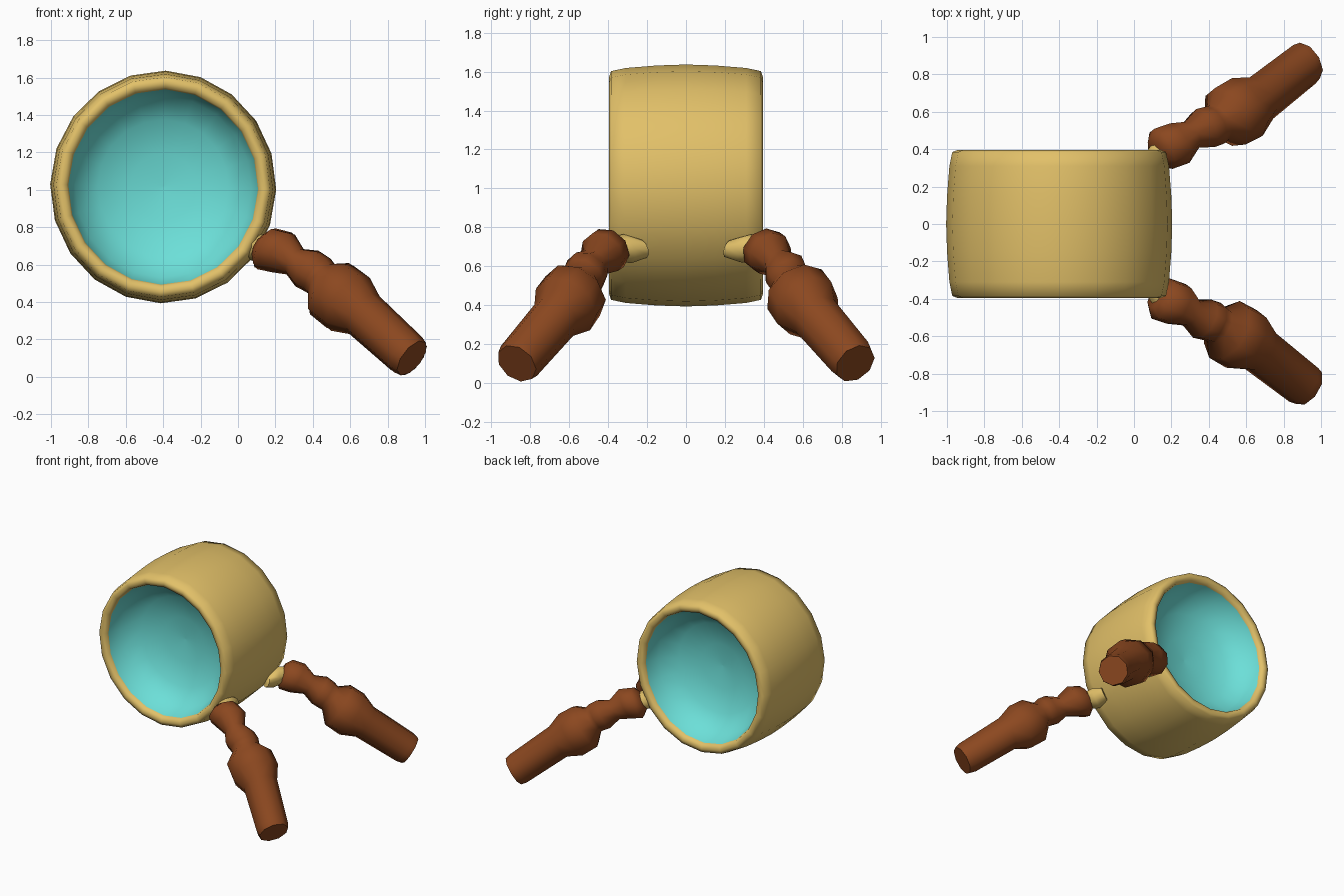
import bpy, bmesh, math
from mathutils import Vector

if "Cube" in bpy.data.objects:
    bpy.data.objects.remove(bpy.data.objects["Cube"])


def material(name, rgb):
    m = bpy.data.materials.new(name)
    m.diffuse_color = (*rgb, 1)
    m.use_nodes = True
    m.node_tree.nodes["Principled BSDF"].inputs["Base Color"].default_value = m.diffuse_color
    return m


TAN = material("tan", (0.76, 0.53, 0.14))
CYAN = material("cyan", (0.15, 0.74, 0.69))
BROWN = material("brown", (0.26, 0.064, 0.014))


def loft(name, stations, sides, mat, cap_start=False, cap_end=False, angle=60, squash=1):
    """Skin rings given as (centre, axis, radius); squash narrows them in x."""
    bm = bmesh.new()
    rings = []
    for c, axis, r in stations:
        axis = Vector(axis).normalized()
        u = axis.cross(Vector((1, 0, 0.3))).normalized()
        v = axis.cross(u)
        ring = []
        for i in range(sides):
            a = 2 * math.pi * i / sides
            d = r * (math.cos(a) * u + math.sin(a) * v)
            d.x *= squash
            ring.append(bm.verts.new(Vector(c) + d))
        rings.append(ring)
    for a, b in zip(rings, rings[1:]):
        for i in range(sides):
            j = (i + 1) % sides
            bm.faces.new((a[i], a[j], b[j], b[i]))
    if cap_start:
        bm.faces.new(rings[0])
    if cap_end:
        bm.faces.new(rings[-1])
    bmesh.ops.recalc_face_normals(bm, faces=bm.faces)
    me = bpy.data.meshes.new(name)
    bm.to_mesh(me)
    bm.free()
    me.materials.append(mat)
    ob = bpy.data.objects.new(name, me)
    bpy.context.collection.objects.link(ob)
    bpy.ops.object.select_all(action='DESELECT')
    ob.select_set(True)
    bpy.context.view_layer.objects.active = ob
    bpy.ops.object.shade_smooth_by_angle(angle=math.radians(angle))
    return ob


def lathe(name, profile, mat, **kw):
    """Turn a (y, radius) profile around the barrel axis."""
    stations = [((-0.40, y, 1.015), (0, 1, 0), r) for y, r in profile]
    return loft(name, stations, 20, mat, squash=0.972, **kw)


def limb(name, points, mat, side):
    """Sweep (x, y, z, radius) points; side mirrors the limb in y."""
    pts = [Vector((x, y * side, z)) for x, y, z, r in points]
    axis = Vector((0.78, -0.5 * side, -0.58))
    stations = []
    for i, p in enumerate(pts):
        t = (pts[min(i + 1, len(pts) - 1)] - pts[max(i - 1, 0)]).normalized()
        stations.append((p, t + axis, points[i][3]))
    return loft(name, stations, 9, mat, cap_start=True, cap_end=True)


# Barrel shell with rounded rims at both open ends
half = [(-0.36, 0.522), (-0.385, 0.53), (-0.395, 0.56), (-0.385, 0.588), (-0.31, 0.604)]
profile = half + [(-0.15, 0.617), (0, 0.622), (0.15, 0.617)] + [(-y, r) for y, r in reversed(half)]
lathe("barrel", profile, TAN)

# Concave bowls closing each end, and the paired knobbly legs
bowl = [(-0.36, 0.522), (-0.25, 0.485), (-0.16, 0.36), (-0.115, 0.18), (-0.10, 0.005)]
leg = [(0.115, -0.385, 0.70, 0.07), (0.15, -0.40, 0.685, 0.12), (0.235, -0.43, 0.665, 0.12),
       (0.305, -0.475, 0.615, 0.08), (0.375, -0.51, 0.575, 0.115), (0.425, -0.525, 0.545, 0.112),
       (0.45, -0.54, 0.52, 0.105), (0.50, -0.57, 0.465, 0.175), (0.59, -0.62, 0.395, 0.178),
       (0.67, -0.67, 0.335, 0.13), (0.90, -0.85, 0.125, 0.122), (0.93, -0.87, 0.10, 0.112)]
socket = [(0.10, -0.22, 0.69, 0.05), (0.11, -0.31, 0.69, 0.08), (0.15, -0.40, 0.685, 0.06)]
for side, label in ((1, "front"), (-1, "back")):
    b = lathe(label + "_bowl", [(y * side, r) for y, r in bowl], CYAN, cap_end=True)
    # face the bowl outward through its open mouth
    inner = b.data.polygons[-1]
    if inner.normal.y * side > 0:
        b.data.flip_normals()
    limb(label + "_leg_socket", socket, TAN, side)
    limb(label + "_leg", leg, BROWN, side)
